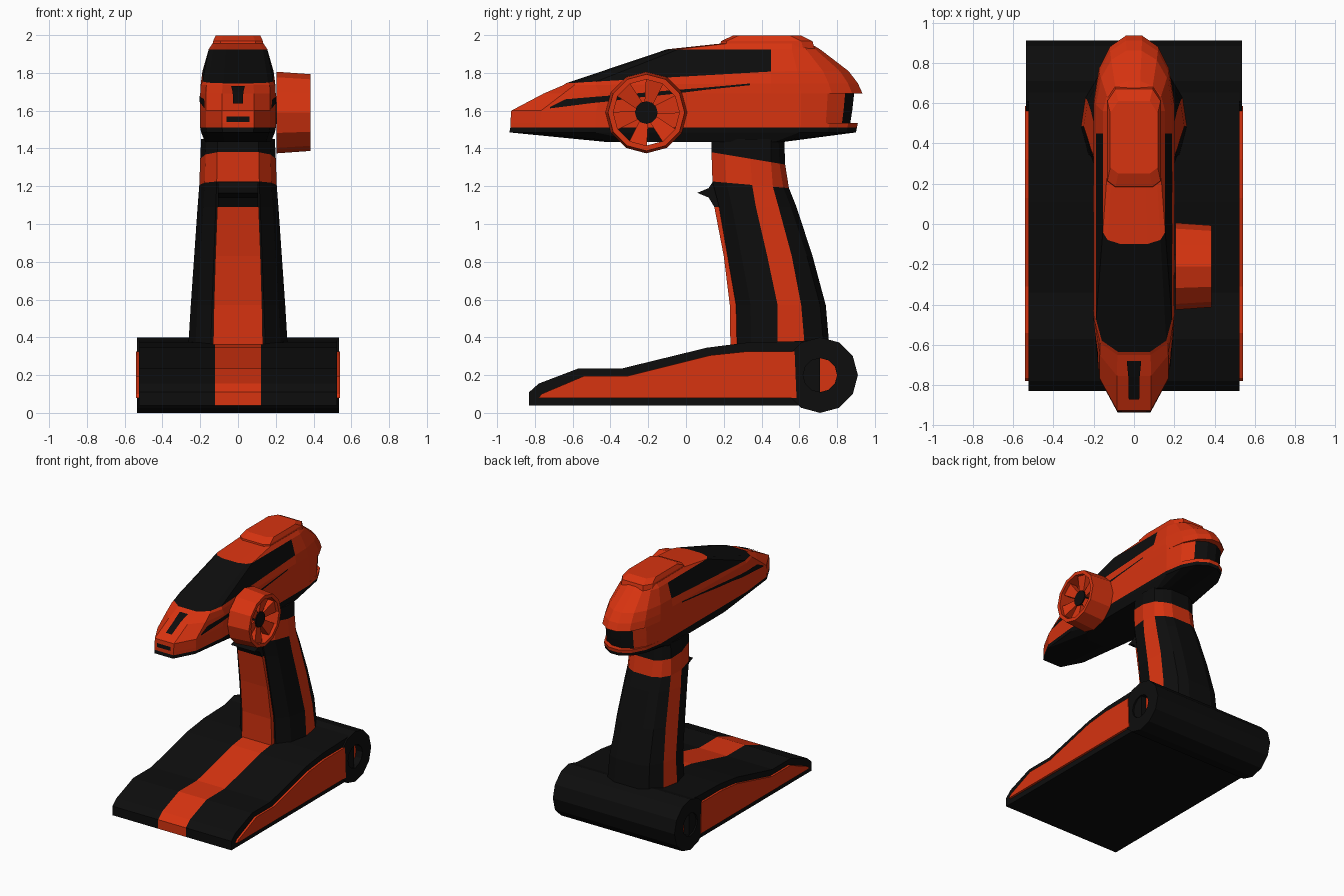
import bpy, bmesh, math
from mathutils import Vector
from mathutils.bvhtree import BVHTree

if "Cube" in bpy.data.objects:
    bpy.data.objects.remove(bpy.data.objects["Cube"])


def material(name, col):
    m = bpy.data.materials.new(name)
    m.diffuse_color = (*col, 1)
    m.use_nodes = True
    m.node_tree.nodes["Principled BSDF"].inputs["Base Color"].default_value = m.diffuse_color
    return m


MATS = [material("black", (0.004, 0.004, 0.004)),
        material("orange red", (0.68, 0.033, 0.005))]
BLACK, ORANGE = 0, 1


def finish(name, bm):
    me = bpy.data.meshes.new(name)
    bm.to_mesh(me)
    bm.free()
    for m in MATS:
        me.materials.append(m)
    ob = bpy.data.objects.new(name, me)
    bpy.context.collection.objects.link(ob)
    return ob


def loft(name, rings, rule, cap=None, closed=False):
    """Skin a list of rings; rule(level, face centre) gives the colour."""
    bm = bmesh.new()
    vs = [[bm.verts.new(p) for p in r] for r in rings]
    n, k = len(rings[0]), len(rings)
    for i in range(k if closed else k - 1):
        a, b = vs[i], vs[(i + 1) % k]
        for j in range(n):
            f = bm.faces.new((a[j], a[(j + 1) % n], b[(j + 1) % n], b[j]))
            f.material_index = rule(i, f.calc_center_median())
    if not closed:
        for i, r in ((0, vs[0]), (k - 2, vs[-1])):
            f = bm.faces.new(r)
            c = f.calc_center_median()
            f.material_index = rule(i, c) if cap is None else cap
    bmesh.ops.remove_doubles(bm, verts=bm.verts[:], dist=1e-5)
    bmesh.ops.recalc_face_normals(bm, faces=bm.faces[:])
    return finish(name, bm)


def prism(name, pts, xs, rule):
    """Side profile (y, z) carried across several x positions."""
    return loft(name, [[(x, y, z) for y, z in pts] for x in xs], rule)


def mirror_ring(half):
    return half + [(-x, y, z) for x, y, z in reversed(half)]


def circle(x, r, n, cy, cz):
    return [(x, cy + r * math.cos(2 * math.pi * i / n),
             cz + r * math.sin(2 * math.pi * i / n)) for i in range(n)]


def solid(col):
    return lambda i, c: col


# Base foot with a centre stripe
base = [(-.83, .038), (-.83, .11), (-.78, .155), (-.57, .235), (-.34, .235),
        (.11, .345), (.32, .372), (.6, .38), (.71, .39), (.71, .038)]
prism("base", base, (-.523, -.122, .122, .523),
      lambda i, c: ORANGE if abs(c.x) < .1 and c.z > .05 and c.y < .5 else BLACK)

# Raised side panels of the base
panel = [(-.78, .08), (-.765, .1), (-.54, .195), (-.31, .195), (.13, .305),
         (.32, .325), (.575, .325), (.585, .08)]
for side, s in (("right", 1), ("left", -1)):
    prism("base_panel_" + side, panel, (s * .51, s * .54), solid(ORANGE))

# Rear roller with recessed round ends
loft("rear_roller", [circle(x, r, 12, .71, .2) for x, r in
     ((-.48, .09), (-.535, .09), (-.535, .2), (.535, .2), (.535, .09), (.48, .09))],
     solid(BLACK), ORANGE)

# Grip: front z, back z, front y, stripe front, stripe back, back y, half width
grip_levels = [
    (.34, .34, .27, .485, .63, .76, .264), (.57, .57, .265, .485, .61, .74, .25),
    (.83, .83, .22, .43, .56, .67, .232), (1.09, 1.09, .175, .37, .49, .585, .214),
    (1.225, 1.19, .14, .35, .46, .545, .205), (1.38, 1.315, .135, .34, .45, .525, .2),
    (1.45, 1.45, .135, .34, .45, .52, .195)]
rings = []
for zf, zb, yf, sf, sb, yb, w in grip_levels:
    half = [(.55 * w, yf), (.86 * w, yf + .35 * (sf - yf)), (w, sf), (.92 * w, sb),
            (.7 * w, yb - .03), (.4 * w, yb)]
    rings.append(mirror_ring([(x, y, zf + (zb - zf) * (y - yf) / (yb - yf))
                              for x, y in half]))


def grip_rule(i, c):
    if i == 5:
        return BLACK
    if i == 4:
        return ORANGE
    a, b = grip_levels[i], grip_levels[i + 1]
    sf, sb = (a[3] + b[3]) / 2, (a[4] + b[4]) / 2
    return ORANGE if sf < c.y < sb and abs(c.x) > .1 else BLACK


loft("grip", rings, grip_rule)

# Grip front strip
loft("grip_front_strip", [mirror_ring([(w, y, z), (w, y + .06, z)]) for z, y, w in
     ((.35, .235, .132), (.57, .232, .128), (.83, .2, .12), (1.09, .15, .11))],
     solid(ORANGE))

# Trigger
prism("trigger", [(.06, 1.165), (.12, 1.19), (.15, 1.235), (.22, 1.24), (.22, 1.08),
                  (.15, 1.09), (.12, 1.14)], (-.105, .105), solid(BLACK))

# Head: front z, back z, front y, back y, half width, nose taper, tail taper
head_levels = [
    (1.435, 1.435, -.43, .52, .175, .2, .05), (1.485, 1.485, -.935, .9, .195, .45, .3),
    (1.51, 1.51, -.93, .905, .2, .45, .3), (1.535, 1.535, -.93, .91, .2, .45, .3),
    (1.535, 1.535, -.93, .87, .2, .45, .26), (1.6, 1.6, -.925, .88, .2, .45, .27),
    (1.69, 1.69, -.755, .89, .2, .3, .28), (1.69, 1.69, -.755, .935, .2, .3, .325),
    (1.735, 1.745, -.65, .91, .197, .17, .31), (1.745, 1.81, -.635, .86, .188, .16, .27),
    (1.925, 1.925, -.1, .71, .155, .06, .15), (1.957, 1.955, .2, .66, .135, .03, .1)]
rings = []
for zf, zb, yf, yb, w, t, b in head_levels:
    half = [(.42 * w, yf), (.85 * w, yf + .35 * t), (w, yf + t), (w, .45), (w, yb - b),
            (.87 * w, yb - .5 * b), (.6 * w, yb - .17 * b), (.2 * w, yb)]
    rings.append(mirror_ring([(x, y, zf + (zb - zf) * min(1, (y - yf) / (.5 - yf)))
                              for x, y in half]))


def head_rule(i, c):
    low_band = i < 2
    rear_window = i in (4, 5) and c.y > .8
    windscreen = i == 9 and c.y < .45
    return BLACK if low_band or rear_window or windscreen else ORANGE


head = loft("head", rings, head_rule)

# Raised roof plate
loft("roof_plate", [[(w, yf + .03, z), (w, yb - .06, z), (w - .04, yb, z), (.04 - w, yb, z),
                     (-w, yb - .06, z), (-w, yf + .03, z), (.04 - w, yf, z), (w - .04, yf, z)]
     for z, yf, yb, w in ((1.93, .18, .68, .135), (1.968, .185, .67, .132),
                          (1.998, .25, .61, .118))], solid(ORANGE))

# Painted details laid onto the head surface
bm = bmesh.new()
bm.from_mesh(head.data)
tree = BVHTree.FromBMesh(bm)
bm.free()


def decal(name, rows, direction, lift=.004):
    d = Vector(direction)
    bm = bmesh.new()
    vs = []
    for row in rows:
        for p in row:
            hit = tree.ray_cast(Vector(p) - d * 1.5, d)[0]
            vs.append(bm.verts.new(hit - d * lift))
    for i in range(0, len(vs) - 2, 2):
        f = bm.faces.new((vs[i], vs[i + 1], vs[i + 3], vs[i + 2]))
        f.normal_update()
        if f.normal.dot(d) > 0:
            f.normal_flip()
    finish(name, bm)


stripe = [(-.72, 1.612, 1.62), (-.64, 1.622, 1.66), (-.5, 1.64, 1.672), (-.4, 1.65, 1.68),
          (-.3, 1.665, 1.688), (-.1, 1.685, 1.706), (.1, 1.71, 1.722), (.34, 1.735, 1.744)]
for side, s in (("right", 1), ("left", -1)):
    decal("side_stripe_" + side, [((0, y, a), (0, y, b)) for y, a, b in stripe], (-s, 0, 0))
decal("nose_vent", [((-w, y, 1.6), (w, y, 1.6)) for y, w in
                    ((-.87, .026), (-.76, .028), (-.74, .03), (-.68, .036))], (0, 0, -1), .008)
decal("nose_slot", [((-.06, 0, z), (.06, 0, z)) for z in (1.54, 1.57)], (0, 1, 0))

# Steering wheel: open rim, hub and spokes
WY, WZ = -.21, 1.59
loft("wheel_rim", [circle(x, r, 12, WY, WZ) for x, r in
     ((.205, .216), (.385, .203), (.385, .175), (.205, .186))], solid(ORANGE), closed=True)
loft("wheel_hub", [circle(x, .06, 12, WY, WZ) for x in (.17, .345)], solid(BLACK))
for k in range(6):
    a = math.radians(15 + 60 * k)
    u, v = Vector((0, math.cos(a), math.sin(a))), Vector((0, -math.sin(a), math.cos(a)))
    o = Vector((0, WY, WZ))
    loft("wheel_spoke_%d" % (k + 1),
         [[o + u * r + v * w + Vector((x0, 0, 0)), o + u * r - v * w + Vector((x0, 0, 0)),
           o + u * r - v * w + Vector((x1, 0, 0)), o + u * r + v * w + Vector((x1, 0, 0))]
          for r, w, x0, x1 in ((.045, .022, .29, .335), (.18, .05, .3, .36))], solid(ORANGE))
